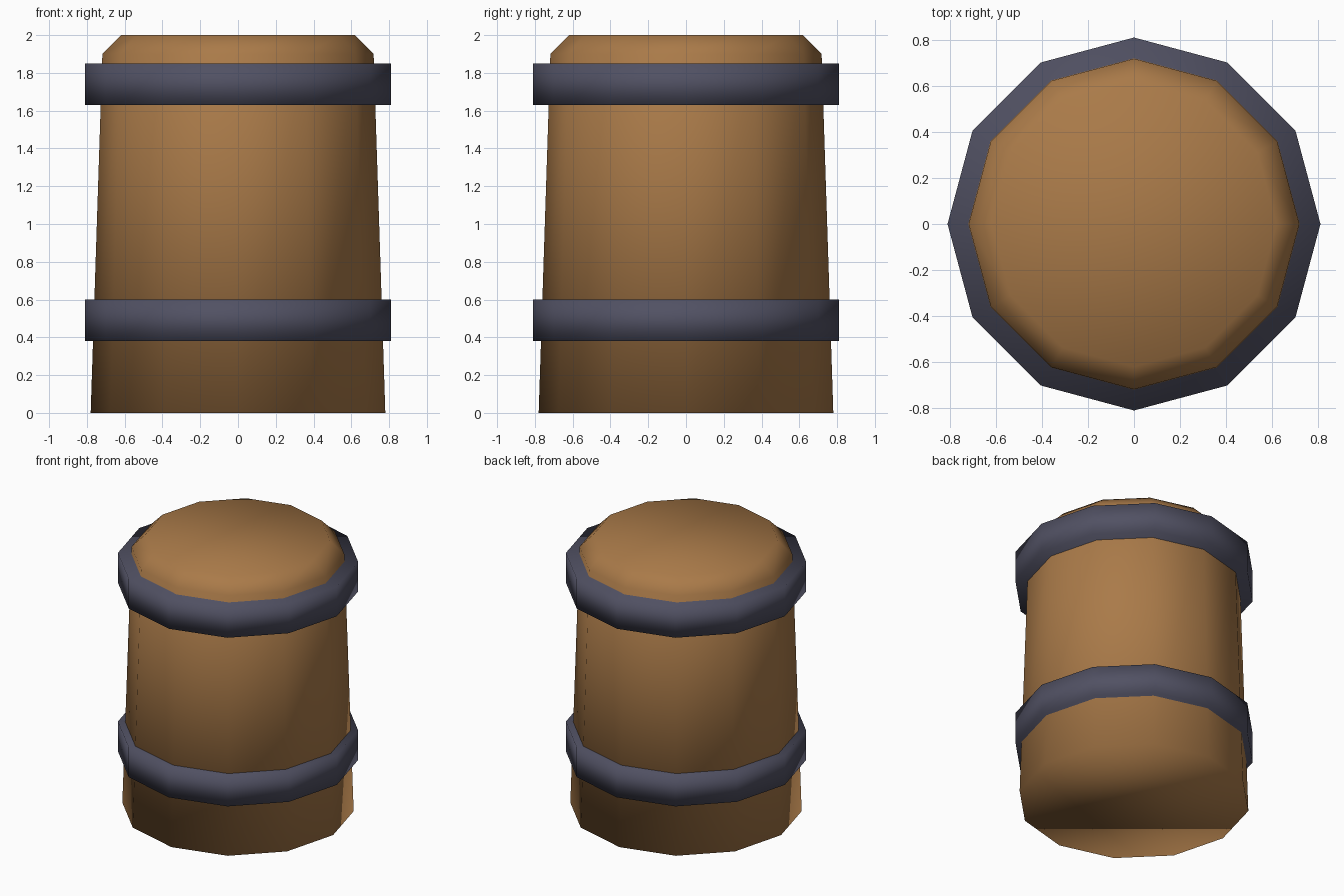
import bpy
import bmesh
from math import cos, sin, tau

SIDES = 12

default_cube = bpy.data.objects.get("Cube")
if default_cube:
    bpy.data.objects.remove(default_cube, do_unlink=True)


def make_material(name, rgb):
    mat = bpy.data.materials.new(name)
    mat.use_nodes = True
    mat.diffuse_color = (*rgb, 1)
    mat.node_tree.nodes["Principled BSDF"].inputs["Base Color"].default_value = (*rgb, 1)
    return mat


def lathe(name, profile, mat):
    """Closed, smooth-shaded solid from (radius, height) rings, bottom to top."""
    bm = bmesh.new()
    rings = [[bm.verts.new((r * cos(tau * i / SIDES), r * sin(tau * i / SIDES), z))
              for i in range(SIDES)] for r, z in profile]
    for low, high in zip(rings, rings[1:]):
        for i in range(SIDES):
            j = (i + 1) % SIDES
            bm.faces.new((low[i], low[j], high[j], high[i]))
    bm.faces.new(rings[0][::-1])
    bm.faces.new(rings[-1])
    for face in bm.faces:
        face.smooth = True
    mesh = bpy.data.meshes.new(name)
    bm.to_mesh(mesh)
    bm.free()
    mesh.materials.append(mat)
    obj = bpy.data.objects.new(name, mesh)
    bpy.context.collection.objects.link(obj)
    return obj


wood = make_material("warm wood", (0.40, 0.195, 0.066))
iron = make_material("dark iron", (0.082, 0.082, 0.125))

# Tapered wooden body with a chamfered top
lathe("barrel_body", [(0.78, 0), (0.718, 1.9), (0.62, 2)], wood)

# Two iron hoops
for name, bottom in (("lower_hoop", 0.38), ("upper_hoop", 1.63)):
    lathe(name, [(0.81, bottom), (0.81, bottom + 0.22)], iron)
